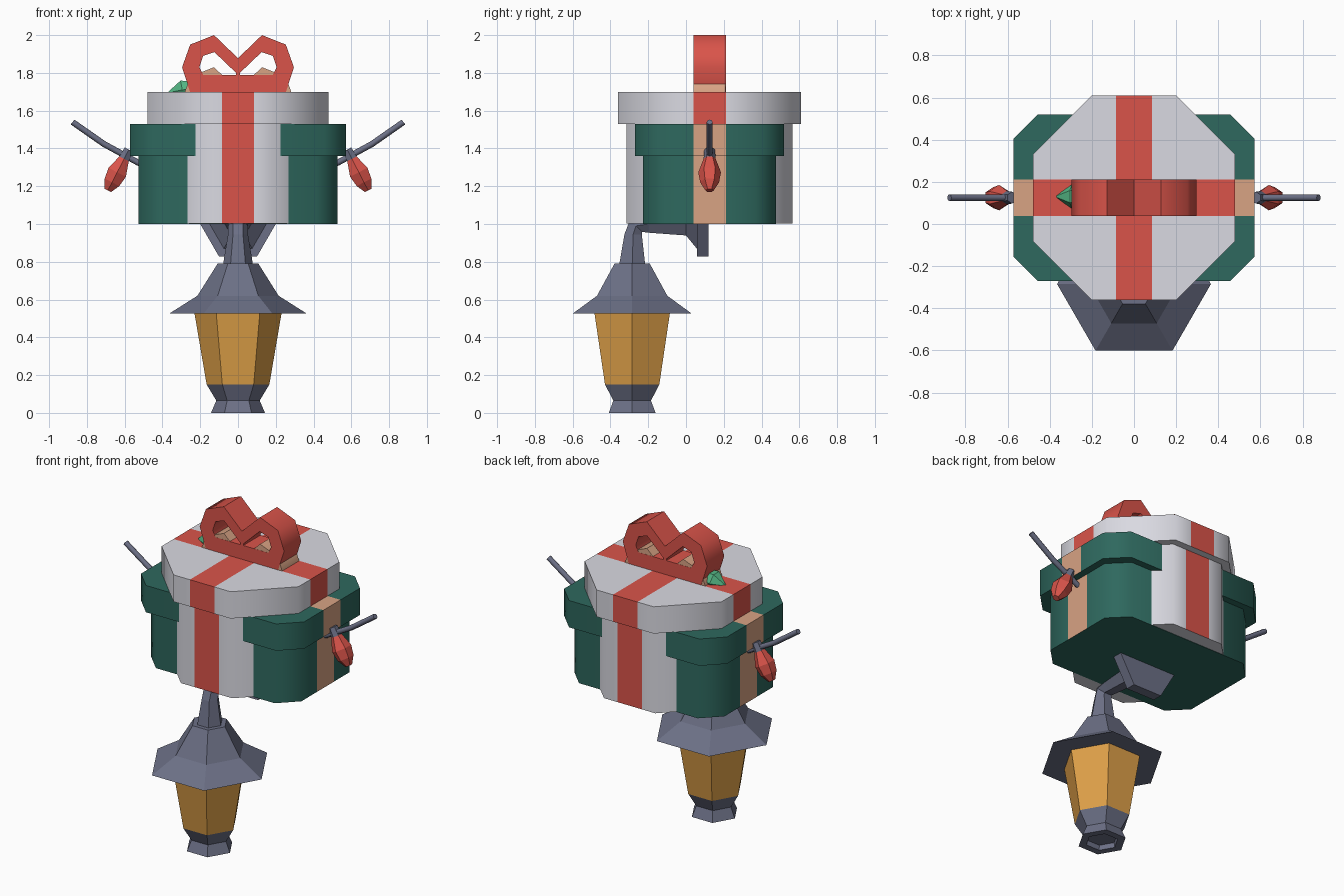
import bpy, bmesh, math
from mathutils import Vector

if "Cube" in bpy.data.objects:
    bpy.data.objects.remove(bpy.data.objects["Cube"])


def mat(name, r, g, b):
    lin = [(c / 255 / 12.92) if c < 11 else ((c / 255 + 0.055) / 1.055) ** 2.4 for c in (r, g, b)]
    m = bpy.data.materials.new(name)
    m.diffuse_color = (*lin, 1)
    m.use_nodes = True
    m.node_tree.nodes["Principled BSDF"].inputs["Base Color"].default_value = m.diffuse_color
    return m


GREEN = mat("dark_green", 46, 104, 94)
WHITE = mat("pale_grey", 218, 218, 226)
RED = mat("ribbon_red", 218, 84, 74)
TAN = mat("ribbon_tan", 216, 163, 132)
SLATE = mat("slate_metal", 108, 112, 134)
AMBER = mat("amber_glass", 222, 160, 72)
LEAF = mat("bulb_green", 84, 182, 132)
CY = 0.125  # y of the gift centre


def finish(name, bm, mats, smooth=None, rule=None):
    bmesh.ops.recalc_face_normals(bm, faces=bm.faces)
    if rule:
        for f in bm.faces:
            f.material_index = int(rule(f.calc_center_median(), f.normal))
    me = bpy.data.meshes.new(name)
    bm.to_mesh(me)
    bm.free()
    for m in mats:
        me.materials.append(m)
    if smooth:
        me.shade_smooth()
        me.set_sharp_from_angle(angle=math.radians(smooth))
    ob = bpy.data.objects.new(name, me)
    bpy.context.collection.objects.link(ob)
    return ob


def loft(name, stations, u, n, mats, rule=None, smooth=None):
    """Stations are (centre, axis, radius); u is the shared ring direction."""
    bm = bmesh.new()
    u = Vector(u)
    rings = []
    for c, d, r in stations:
        v = Vector(d).normalized().cross(u)
        rings.append([bm.verts.new(Vector(c) + r * (math.cos(a) * u + math.sin(a) * v))
                      for a in (2 * math.pi * i / n for i in range(n))])
    for p, q in zip(rings, rings[1:]):
        for i in range(n):
            j = (i + 1) % n
            bm.faces.new((p[i], p[j], q[j], q[i]))
    bm.faces.new(rings[0])
    bm.faces.new(rings[-1])
    return finish(name, bm, mats, smooth, rule)


def gift_part(name, hx, hy, c, z0, z1, mats, cross):
    """Chamfered box; ribbon stripes are cut in and coloured by position."""
    bm = bmesh.new()
    pts = [(hx, hy - c), (hx - c, hy), (c - hx, hy), (-hx, hy - c),
           (-hx, c - hy), (c - hx, -hy), (hx - c, -hy), (hx, c - hy)]
    face = bm.faces.new([bm.verts.new((x, y + CY, z0)) for x, y in pts])
    ext = bmesh.ops.extrude_face_region(bm, geom=[face])
    for v in ext["geom"]:
        if isinstance(v, bmesh.types.BMVert):
            v.co.z = z1
    if not any(face is f for f in bm.faces):
        bm.faces.new([v for v in bm.verts if v.co.z == z0])
    cuts = [((0, CY + s * 0.086, 0), (0, 1, 0)) for s in (-1, 1)]
    if cross:
        cuts += [((s * 0.086, 0, 0), (1, 0, 0)) for s in (-1, 1)]
    for co, no in cuts:
        bmesh.ops.bisect_plane(bm, geom=bm.verts[:] + bm.edges[:] + bm.faces[:],
                               plane_co=co, plane_no=no)

    def stripe(p, nrm):
        return nrm.z > -0.5 and (abs(p.y - CY) < 0.086 or (cross and abs(p.x) < 0.086))
    finish(name, bm, mats, 50, stripe)


# Two overlapping gift boxes
gift_part("green_box", 0.527, 0.352, 0.11, 1.0, 1.36, [GREEN, TAN], False)
gift_part("green_lid", 0.572, 0.395, 0.115, 1.36, 1.53, [GREEN, TAN], False)
gift_part("pale_box", 0.44, 0.44, 0.26, 1.002, 1.53, [WHITE, RED], True)
gift_part("pale_lid", 0.48, 0.485, 0.28, 1.53, 1.70, [WHITE, RED], True)


# Ribbon bows: two mirrored loops
def bow(name, z, half, m):
    outer = [(0, 0), (0.254, 0), (0.296, 0.13), (0.253, 0.25), (0.127, 0.30), (0, 0.178)]
    inner = [(0.01, 0.09), (0.185, 0.09), (0.205, 0.13), (0.185, 0.19), (0.125, 0.21), (0.01, 0.10)]
    bm = bmesh.new()
    for s in (-1, 1):
        o, i = [[[bm.verts.new((s * x, CY + k * half, z + h)) for x, h in pts] for k in (-1, 1)]
                for pts in (outer, inner)]
        for a in range(6):
            b = (a + 1) % 6
            for k in (0, 1):
                bm.faces.new((o[k][a], o[k][b], i[k][b], i[k][a]))
            bm.faces.new((i[0][a], i[0][b], i[1][b], i[1][a]))
            if b:
                bm.faces.new((o[0][a], o[0][b], o[1][b], o[1][a]))
    bmesh.ops.remove_doubles(bm, verts=bm.verts, dist=0.0005)
    finish(name, bm, [m], 60)


bow("red_bow", 1.70, 0.086, RED)
bow("tan_bow", 1.53, 0.085, TAN)

# Hexagonal lantern
LY = -0.285
profile = [(0.03, 0.09), (0, 0.095), (0, 0.143), (0.065, 0.115), (0.15, 0.166), (0.525, 0.23),
           (0.525, 0.365), (0.62, 0.215), (0.79, 0.108)]
loft("lantern", [((0, LY, z), (0, 0, 1), r) for z, r in profile], (1, 0, 0), 6,
     [SLATE, AMBER], lambda p, nrm: 0.2 < p.z < 0.5)

# Bent arm ending in a hexagonal back plate
arm = [(LY, 0.78, 0, 1, 0.08), (-0.28, 0.945, 0, 1, 0.053), (-0.265, 0.99, 1, 1, 0.052),
       (-0.2, 1.0, 1, 0, 0.053), (0, 1.0, 1, 0, 0.07), (0.057, 1.0, 1, 0, 0.15),
       (0.057, 1.0, 1, 0, 0.2), (0.12, 1.0, 1, 0, 0.2)]
loft("lantern_arm", [((0, y, z), (0, dy, dz), r) for y, z, dy, dz, r in arm], (1, 0, 0), 6, [SLATE])

# Light string sagging through the boxes
xs = [-0.876, -0.71, -0.53, -0.3, 0, 0.3, 0.53, 0.71, 0.876]
loft("light_wire", [((x, CY, 1.202 + 0.44 * x * x), (1, 0, 0.88 * x), 0.016) for x in xs],
     (0, 1, 0), 8, [SLATE], smooth=50)

# Hanging bulbs with sockets
for s, side in ((-1, "left"), (1, "right")):
    d = Vector((s * 0.457, 0, -0.889))
    top = Vector((s * 0.603, CY, 1.345))
    loft(side + "_socket", [(top + d * t, d, r) for t, r in ((-0.055, 0.028), (0.004, 0.032))],
         (0, 1, 0), 6, [SLATE])
    loft(side + "_bulb", [(top + d * t, d, r) for t, r in
                          ((0, 0.032), (0.08, 0.06), (0.14, 0.05), (0.188, 0.022))],
         (0, 1, 0), 6, [RED])

# Green bulb poking out of the lid beside the bow
loft("green_bulb", [((-0.37, CY + 0.005, 1.695), (1, 0, 0.2), 0.004),
                    ((-0.295, CY + 0.005, 1.71), (1, 0, 0.2), 0.057),
                    ((-0.2, CY + 0.005, 1.72), (1, 0, 0.2), 0.045)], (0, 1, 0), 6, [LEAF])
